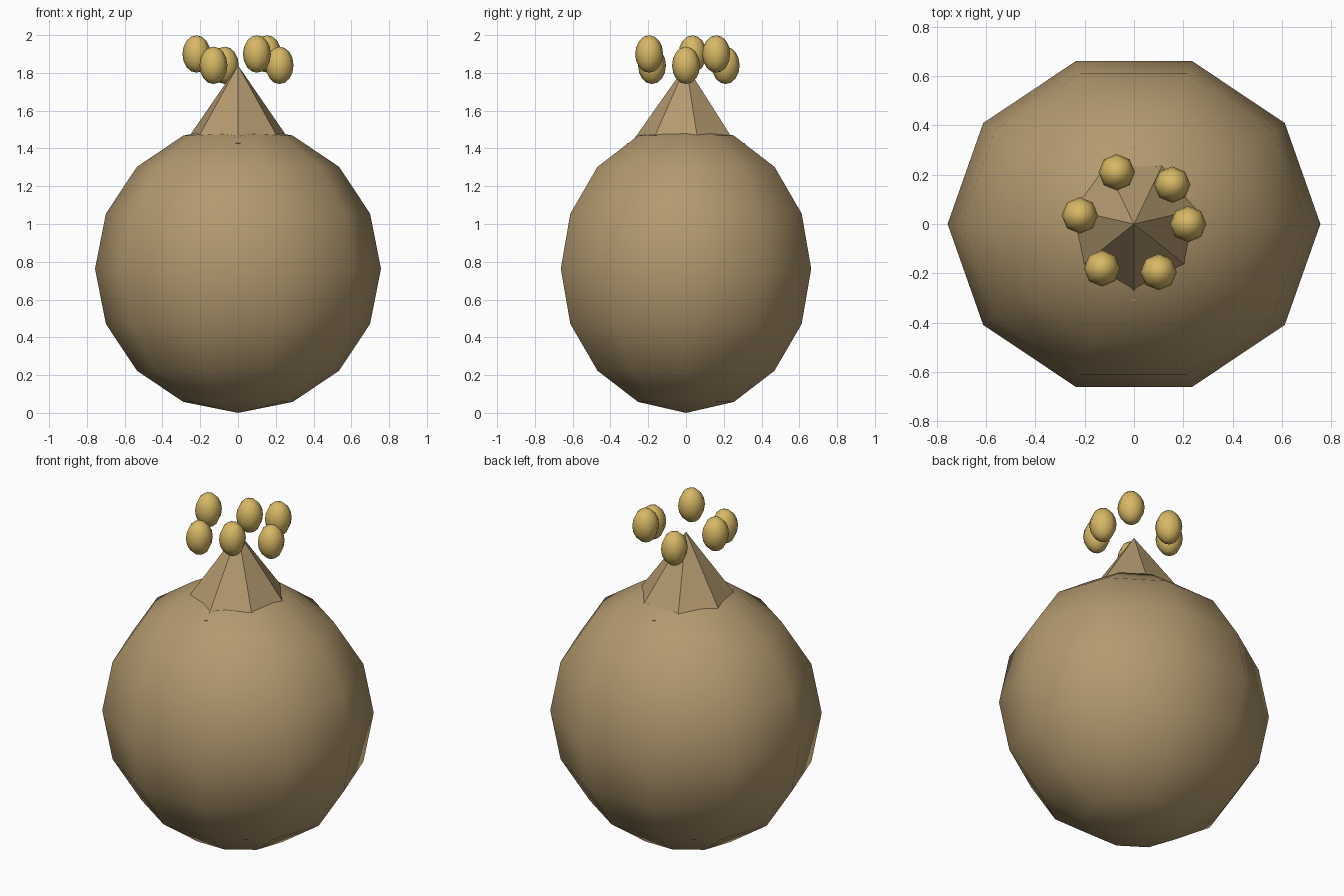
import bpy
import bmesh
from math import sin, cos, pi, radians

cube = bpy.data.objects.get("Cube")
if cube:
    bpy.data.objects.remove(cube, do_unlink=True)


def make_material(name, colour):
    mat = bpy.data.materials.new(name)
    mat.use_nodes = True
    mat.diffuse_color = (*colour, 1)
    mat.node_tree.nodes["Principled BSDF"].inputs["Base Color"].default_value = (*colour, 1)
    return mat


def lathe(name, profile, sides, mat, start=0.0, scale=(1, 1, 1), location=(0, 0, 0), smooth=False):
    """Turn (radius, height) points, listed bottom to top, around the z axis."""
    bm = bmesh.new()
    rings = []
    for r, z in profile:
        if r < 1e-5:
            rings.append([bm.verts.new((0, 0, z))] * sides)
        else:
            rings.append([bm.verts.new((r * cos(start + 2 * pi * i / sides),
                                        r * sin(start + 2 * pi * i / sides), z))
                          for i in range(sides)])
    for low, high in zip(rings, rings[1:]):
        for i in range(sides):
            j = (i + 1) % sides
            corners = list(dict.fromkeys((low[i], low[j], high[j], high[i])))
            bm.faces.new(corners)
    bmesh.ops.scale(bm, vec=scale, verts=bm.verts)
    bmesh.ops.recalc_face_normals(bm, faces=bm.faces)
    for face in bm.faces:
        face.smooth = smooth
    mesh = bpy.data.meshes.new(name)
    bm.to_mesh(mesh)
    bm.free()
    mesh.materials.append(mat)
    obj = bpy.data.objects.new(name, mesh)
    obj.location = location
    bpy.context.collection.objects.link(obj)
    return obj


def sphere_profile(rings):
    return [(sin(pi * k / rings), -cos(pi * k / rings)) for k in range(rings + 1)]


tan = make_material("tan_skin", (0.45, 0.32, 0.16))
gold = make_material("golden_yellow", (0.68, 0.48, 0.13))

# Round body, slightly flattened front to back
lathe("body", sphere_profile(8), 10, tan,
      scale=(0.757, 0.697, 0.763), location=(0, 0, 0.763), smooth=True)

# Pointed stem with a corner towards the front
lathe("stem", [(0, 1.45), (0.275, 1.45), (0, 1.84)], 7, tan, start=radians(-90))

# Thin collar, mostly sunk into the body
lathe("collar", [(0, 1.415), (0.305, 1.415), (0.312, 1.428), (0, 1.428)], 8, tan)

# Floating ring of berries, alternating in height
berries = [(-0.07, 0.21, 1.84), (0.155, 0.16, 1.9), (0.22, 0, 1.84),
           (0.1, -0.195, 1.9), (-0.13, -0.18, 1.84), (-0.22, 0.035, 1.9)]
for n, spot in enumerate(berries, 1):
    lathe(f"berry_{n}", sphere_profile(8), 8, gold,
          scale=(0.074, 0.074, 0.099), location=spot, smooth=True)
